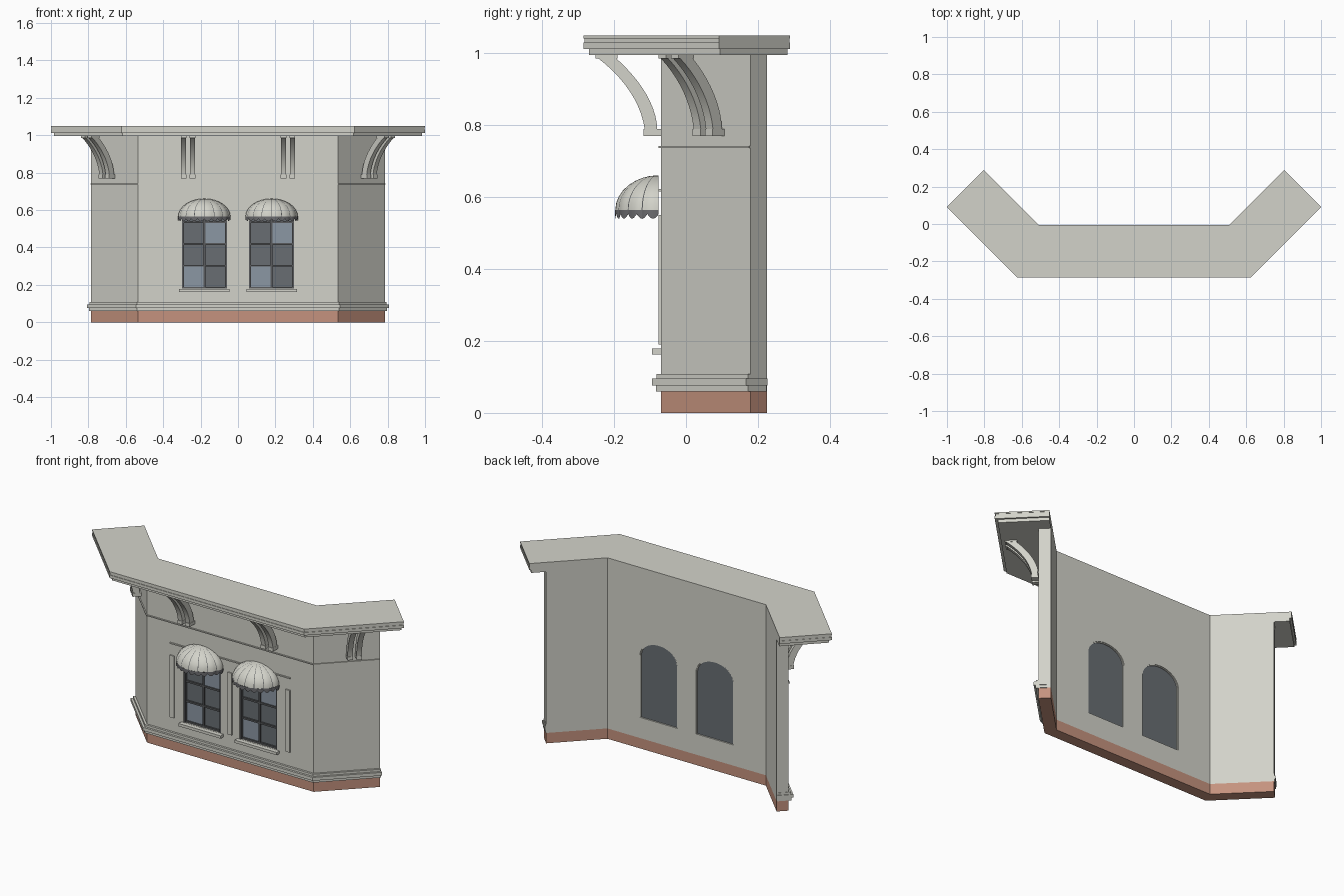
import bpy, bmesh, math
from mathutils import Matrix, Vector

cube = bpy.data.objects.get("Cube")
if cube:
    bpy.data.objects.remove(cube, do_unlink=True)


def material(name, rgb):
    m = bpy.data.materials.new(name)
    m.use_nodes = True
    m.diffuse_color = (*rgb, 1)
    m.node_tree.nodes["Principled BSDF"].inputs["Base Color"].default_value = (*rgb, 1)
    return m


PLASTER = material("pale plaster", (0.65, 0.65, 0.59))
BRICK = material("brick red", (0.56, 0.29, 0.21))
GLASS = material("grey glass", (0.14, 0.155, 0.17))
SKY = material("blue glass", (0.26, 0.31, 0.37))
FRAME = material("dark frame", (0.10, 0.105, 0.11))
VALANCE = material("charcoal cloth", (0.15, 0.15, 0.16))

BACK = -0.064          # wall thickness, measured inward from the front face
FRONT_Y = -0.07


def finish(name, bm, mat, smooth=False):
    bmesh.ops.recalc_face_normals(bm, faces=bm.faces)
    mesh = bpy.data.meshes.new(name)
    bm.to_mesh(mesh)
    bm.free()
    mesh.materials.append(mat)
    ob = bpy.data.objects.new(name, mesh)
    bpy.context.collection.objects.link(ob)
    if smooth:
        bpy.ops.object.select_all(action='DESELECT')
        ob.select_set(True)
        bpy.context.view_layer.objects.active = ob
        bpy.ops.object.shade_smooth_by_angle(angle=math.radians(35))
    return ob


def extrude(name, pts, lo, hi, axis, mat, place=Matrix(), smooth=False):
    """Extrude a 2D outline from lo to hi along one axis."""
    bm = bmesh.new()

    def ring(level):
        out = []
        for p in pts:
            co = list(p)
            co.insert(axis, level)
            out.append(bm.verts.new(place @ Vector(co)))
        return out
    a, b = ring(lo), ring(hi)
    bm.faces.new(a)
    bm.faces.new(b)
    for i in range(len(a)):
        j = (i + 1) % len(a)
        bm.faces.new((a[i], a[j], b[j], b[i]))
    return finish(name, bm, mat, smooth)


def box(name, x0, x1, y0, y1, z0, z1, mat, place=Matrix()):
    return extrude(name, [(x0, y0), (x1, y0), (x1, y1), (x0, y1)], z0, z1, 2, mat, place)


def sheet(name, rows, mat, smooth=False):
    """Skin a grid of points."""
    bm = bmesh.new()
    grid = [[bm.verts.new(p) for p in row] for row in rows]
    for r, s in zip(grid, grid[1:]):
        for i in range(len(r) - 1):
            bm.faces.new((r[i], r[i + 1], s[i + 1], s[i]))
    bmesh.ops.remove_doubles(bm, verts=bm.verts, dist=0.0001)
    return finish(name, bm, mat, smooth)


# Three-sided plan: a front run with two wings at 45 degrees
def path(d, ext):
    k = math.sqrt(0.5)
    cx, cy = 0.535 + d * math.tan(math.pi / 8), FRONT_Y - d
    ex, ey = 0.785 + (d + ext) * k, 0.18 + (ext - d) * k
    return [(-ex, ey), (-cx, cy), (cx, cy), (ex, ey)]


def run(name, inner, outer, z0, z1, mat, ext=0.0):
    return extrude(name, path(outer, ext) + path(inner, ext)[::-1], z0, z1, 2, mat)


def arch(cx, inset=0.0, z0=0.18):
    """Outline of an arched opening, from bottom left over to bottom right."""
    a, b = 0.12 - inset, 0.09 - inset
    curve = [(cx - a * math.cos(math.pi * i / 20), 0.54 + b * math.sin(math.pi * i / 20))
             for i in range(21)]
    return [(cx - a, z0)] + curve + [(cx + a, z0)]


# Walls with two arched openings
wall = run("wall", BACK, 0, 0.06, 0.995, PLASTER)
for cx in (-0.18, 0.18):
    cutter = extrude("cutter", arch(cx), -0.2, 0.1, 1, PLASTER)
    cutter.hide_render = True
    mod = wall.modifiers.new("opening", 'BOOLEAN')
    mod.operation, mod.solver, mod.object = 'DIFFERENCE', 'EXACT', cutter
    bpy.context.view_layer.update()
    cut = bpy.data.meshes.new_from_object(
        wall.evaluated_get(bpy.context.evaluated_depsgraph_get()))
    wall.modifiers.clear()
    wall.data = cut
    bpy.data.objects.remove(cutter, do_unlink=True)
wall.data.materials.clear()
wall.data.materials.append(PLASTER)

# Brick footing, base moulding, string course and roof cornice
run("brick_footing", BACK, 0, 0, 0.06, BRICK)
run("base_mould_lower", BACK + 0.004, 0.014, 0.06, 0.076, PLASTER, 0.003)
run("base_mould_middle", BACK + 0.004, 0.024, 0.076, 0.095, PLASTER, 0.006)
run("base_mould_upper", BACK + 0.004, 0.012, 0.095, 0.108, PLASTER, 0.002)
run("string_course", -0.01, 0.006, 0.737, 0.743, PLASTER)
run("cornice_bed", BACK, 0.2, 0.995, 1.013, PLASTER, 0.08)
run("cornice_lower", BACK, 0.215, 1.013, 1.03, PLASTER, 0.09)
run("cornice_fillet", BACK, 0.212, 1.03, 1.042, PLASTER, 0.088)
run("roof_slab", BACK, 0.215, 1.042, 1.05, PLASTER, 0.09)


# Curved brackets in pairs
def bezier(p, n=10):
    out = []
    for i in range(n + 1):
        t = i / n
        w = ((1 - t) ** 3, 3 * t * (1 - t) ** 2, 3 * t * t * (1 - t), t ** 3)
        out.append(tuple(sum(k * q[c] for k, q in zip(w, p)) for c in (0, 1)))
    return out


OUTER = bezier([(-0.045, 0.79), (-0.055, 0.86), (-0.1, 0.93), (-0.175, 0.987)])
INNER = bezier([(-0.01, 0.79), (-0.012, 0.85), (-0.05, 0.92), (-0.125, 0.987)])


def bracket_pair(side, place):
    for n, c in enumerate((-0.024, 0.024)):
        label = f"{side}_bracket_{n + 1}"
        x0, x1 = c - 0.015, c + 0.015
        extrude(label + "_arm", OUTER + INNER[::-1], x0 + 0.001, x1 - 0.001, 0, PLASTER, place, True)
        box(label + "_foot", x0, x1, -0.048, 0.01, 0.77, 0.79, PLASTER, place)
        box(label + "_head", x0, x1, -0.182, -0.12, 0.986, 0.996, PLASTER, place)


for s, side in ((-1, "right"), (1, "left")):
    bracket_pair("front_" + side, Matrix.Translation((s * 0.267, FRONT_Y, 0)))
    bracket_pair("wing_" + side, Matrix.Translation((s * 0.683, 0.08, 0))
                 @ Matrix.Rotation(s * math.pi / 4, 4, 'Z'))

# Thin trim on the front wall
for name, x in (("right", -0.372), ("middle", 0), ("left", 0.372)):
    box(name + "_trim_strip", x - 0.0135, x + 0.0135, -0.077, -0.065, 0.19, 0.55, PLASTER)
box("window_head_trim", -0.385, 0.385, -0.076, -0.065, 0.616, 0.623, PLASTER)


# Windows with glazing bars, sill and domed awning
def window(side, cx):
    extrude(side + "_glass", arch(cx), -0.052, -0.014, 1, GLASS)
    extrude(side + "_frame", arch(cx) + arch(cx, 0.01)[::-1], -0.068, -0.045, 1, FRAME)
    extrude(side + "_back_frame", arch(cx) + arch(cx, 0.005)[::-1], -0.02, -0.009, 1, PLASTER)
    bars = [0.185, 0.302, 0.418, 0.537]
    for i, z in enumerate(bars):
        box(f"{side}_bar_{i + 1}", cx - 0.115, cx + 0.115, -0.062, -0.045, z - 0.005, z + 0.005, FRAME)
    box(side + "_mullion", cx - 0.005, cx + 0.005, -0.063, -0.045, 0.18, 0.62, FRAME)
    box(side + "_blue_pane_low", cx - 0.11, cx - 0.005, -0.055, -0.05, bars[0], bars[1], SKY)
    box(side + "_blue_pane_high", cx + 0.005, cx + 0.11, -0.055, -0.05, bars[2], bars[3], SKY)
    box(side + "_sill", cx - 0.135, cx + 0.135, -0.095, -0.06, 0.163, 0.179, PLASTER)

    gores, sub = 8, 4

    def dome(u, v, grow=1.0):
        a, e = math.pi * u, math.pi / 2 * v
        puff = grow * (1 + 0.025 * abs(math.sin(a * gores)) * math.cos(e))
        return (cx - 0.138 * puff * math.cos(a) * math.cos(e),
                -0.076 - 0.119 * puff * math.sin(a) * math.cos(e),
                0.565 + 0.096 * grow * math.sin(e))
    count = gores * sub
    sheet(side + "_awning", [[dome(i / count, j / 8) for i in range(count + 1)]
                             for j in range(9)], PLASTER, True)
    # Dark seams between the gores
    for g in range(1, gores):
        u = g / gores
        sheet(f"{side}_awning_seam_{g}",
              [[dome(u + o, j / 8, 1.008) for o in (-0.004, 0.004)] for j in range(8)], FRAME)
    # Scalloped valance
    steps, scallops = 72, 12
    top = [dome(i / steps, 0, 1.005) for i in range(steps + 1)]
    hem = [(x, y, 0.553 - 0.013 * abs(math.sin(math.pi * scallops * i / steps)))
           for i, (x, y, z) in enumerate(top)]
    sheet(side + "_valance", [top, hem], VALANCE)


window("right_window", -0.18)
window("left_window", 0.18)
